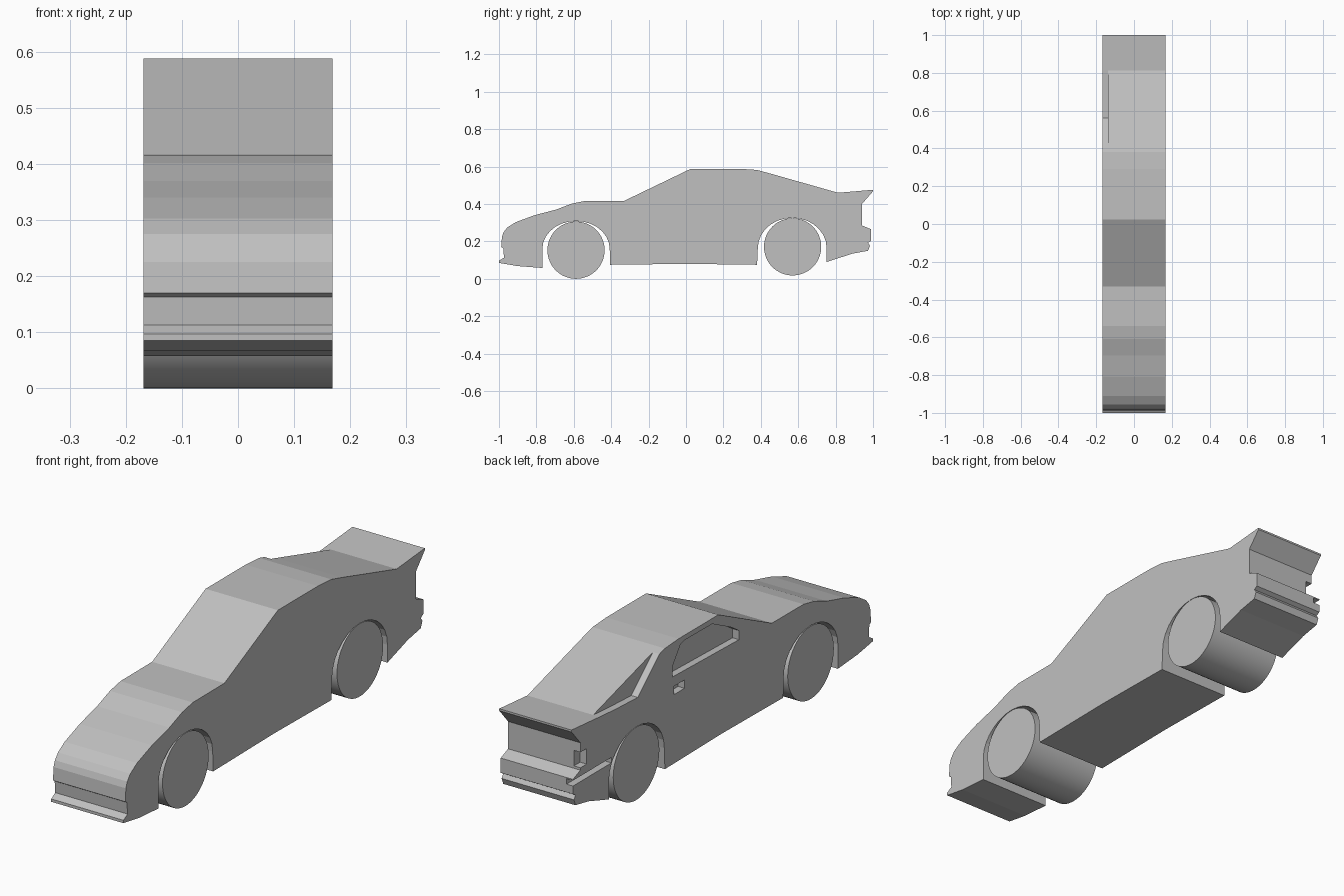
import bpy
import bmesh
import math

HALF_WIDTH = 0.168
RECESS = 0.03  # depth of the details cut into the right side

if "Cube" in bpy.data.objects:
    bpy.data.objects.remove(bpy.data.objects["Cube"], do_unlink=True)

# Single plain grey finish
grey = bpy.data.materials.new("plain_grey")
grey.use_nodes = True
grey_value = (0.53, 0.53, 0.53, 1)
grey.diffuse_color = grey_value
grey.node_tree.nodes["Principled BSDF"].inputs["Base Color"].default_value = grey_value


def extrude_profile(name, points, x_start, x_end):
    """Make a solid from a (y, z) side profile, stretched across x."""
    bm = bmesh.new()
    face = bm.faces.new([bm.verts.new((x_start, y, z)) for y, z in points])
    result = bmesh.ops.extrude_face_region(bm, geom=[face])
    moved = [item for item in result["geom"] if isinstance(item, bmesh.types.BMVert)]
    bmesh.ops.translate(bm, verts=moved, vec=(x_end - x_start, 0, 0))
    bmesh.ops.recalc_face_normals(bm, faces=bm.faces)
    mesh = bpy.data.meshes.new(name)
    bm.to_mesh(mesh)
    bm.free()
    mesh.materials.append(grey)
    obj = bpy.data.objects.new(name, mesh)
    bpy.context.collection.objects.link(obj)
    return obj


def arch(center, base, half_width, height, steps=14):
    """Wheel opening, drawn from front to back."""
    angles = [math.pi * (1 - i / steps) for i in range(steps + 1)]
    return [(center + half_width * math.cos(a), base + height * math.sin(a)) for a in angles]


def box(y_low, y_high, z_low, z_high):
    return [(y_low, z_low), (y_high, z_low), (y_high, z_high), (y_low, z_high)]


def cut(target, name, points):
    """Recess a side profile into the right flank."""
    cutter = extrude_profile(name, points, -HALF_WIDTH - RECESS, -HALF_WIDTH + RECESS)
    cutter.hide_render = True
    modifier = target.modifiers.new(name, "BOOLEAN")
    modifier.operation = "DIFFERENCE"
    modifier.solver = "EXACT"
    modifier.object = cutter
    return cutter


# Body side profile: underside, tail, roof, bonnet and nose
underside = (
    [(-1, 0.085), (-0.9, 0.068), (-0.768, 0.058)]
    + arch(-0.588, 0.16, 0.18, 0.149)
    + [(-0.405, 0.075), (0, 0.08), (0.38, 0.075)]
    + arch(0.568, 0.165, 0.184, 0.161)
    + [(0.752, 0.09)]
)
tail = [(0.888, 0.134), (0.973, 0.15), (0.984, 0.177), (0.973, 0.193), (0.99, 0.203),
        (0.99, 0.265), (0.941, 0.285), (0.941, 0.4), (1, 0.468), (1, 0.476)]
roof = [(0.813, 0.46), (0.45, 0.563), (0.38, 0.582), (0.29, 0.588), (0.025, 0.588)]
bonnet = [(-0.33, 0.417), (-0.54, 0.416), (-0.61, 0.402), (-0.695, 0.37),
          (-0.81, 0.34), (-0.91, 0.303), (-0.955, 0.275), (-0.975, 0.25)]
nose = [(-0.984, 0.225), (-0.988, 0.17), (-0.977, 0.163), (-0.973, 0.113), (-1, 0.097)]
body = extrude_profile("car_body", underside + tail + roof + bonnet + nose,
                       -HALF_WIDTH, HALF_WIDTH)

# Details recessed into the right flank
cutters = [
    cut(body, "side_window_cutter",
        [(0.33, 0.443), (0.33, 0.486), (0.276, 0.56), (0.25, 0.567), (0.066, 0.565),
         (-0.06, 0.503), (-0.112, 0.469), (-0.112, 0.431)]),
    cut(body, "rear_pillar_cutter",
        [(0.415, 0.573), (0.56, 0.445), (0.71, 0.452), (0.813, 0.46), (0.813, 0.65), (0.415, 0.65)]),
    cut(body, "door_handle_cutter", box(0.25, 0.32, 0.365, 0.4)),
    cut(body, "tail_light_cutter", box(0.9, 0.96, 0.295, 0.36)),
    cut(body, "bumper_slot_cutter", box(0.735, 1.05, 0.237, 0.26)),
]

# Bake the recesses into the body and drop the cutters
depsgraph = bpy.context.evaluated_depsgraph_get()
depsgraph.update()
baked = bpy.data.meshes.new_from_object(body.evaluated_get(depsgraph))
body.modifiers.clear()
body.data = baked
for cutter in cutters:
    bpy.data.objects.remove(cutter, do_unlink=True)

# Wheels: one full-width roller per axle
for name, y, z in [("front_wheel", -0.588, 0.153), ("rear_wheel", 0.57, 0.171)]:
    bpy.ops.mesh.primitive_cylinder_add(vertices=64, radius=0.153, depth=2 * HALF_WIDTH,
                                        location=(0, y, z), rotation=(0, math.pi / 2, 0))
    wheel = bpy.context.object
    wheel.name = name
    wheel.data.materials.append(grey)
    bpy.ops.object.shade_smooth_by_angle()
